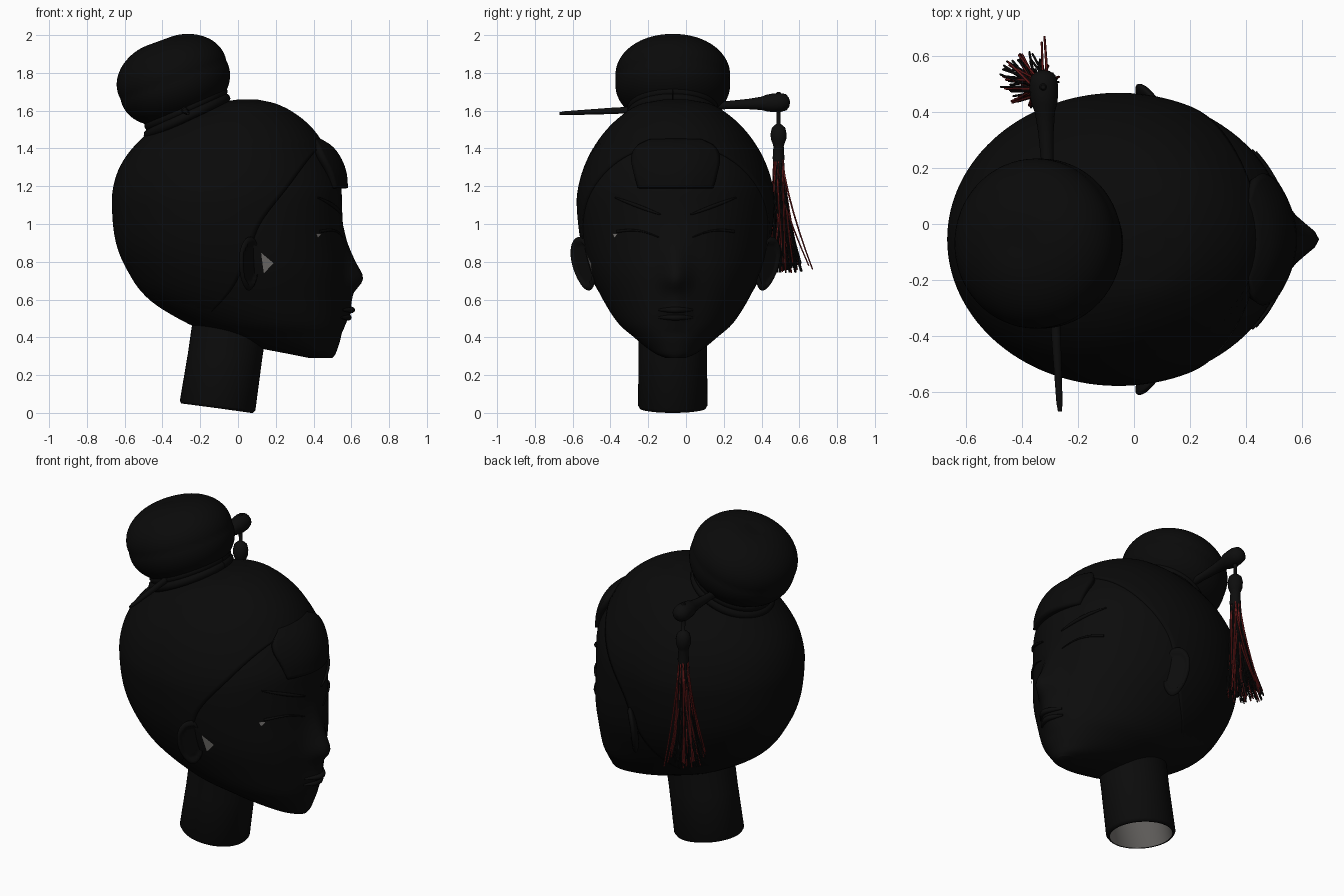
import bpy, bmesh, math, random
from math import sin, cos, pi, sqrt, exp
from mathutils import Matrix, Vector

random.seed(4)
cube = bpy.data.objects.get("Cube")
if cube:
    bpy.data.objects.remove(cube)
MID = -0.055  # symmetry plane of the head


def material(name, rgb):
    m = bpy.data.materials.new(name)
    m.use_nodes = True
    m.diffuse_color = (*rgb, 1)
    bsdf = next(n for n in m.node_tree.nodes if n.type == 'BSDF_PRINCIPLED')
    bsdf.inputs["Base Color"].default_value = (*rgb, 1)
    return m


hair_black = material("hair black", (.003, .003, .003))
skin_black = material("skin black", (.0035, .0035, .0035))
pin_black = material("pin black", (.004, .004, .004))
tassel_red = material("tassel red", (.16, .012, .012))
pale_grey = material("pale grey", (.2, .19, .18))


def add(name, bm, *mats):
    bmesh.ops.remove_doubles(bm, verts=bm.verts, dist=1e-5)
    bmesh.ops.recalc_face_normals(bm, faces=bm.faces)
    me = bpy.data.meshes.new(name)
    bm.to_mesh(me)
    bm.free()
    for m in mats:
        me.materials.append(m)
    me.shade_smooth()
    ob = bpy.data.objects.new(name, me)
    bpy.context.collection.objects.link(ob)
    return ob


def loft(rows, closed=True, caps=()):
    bm = bmesh.new()
    vs = [[bm.verts.new(p) for p in r] for r in rows]
    n = len(rows[0])
    for a, b in zip(vs, vs[1:]):
        for i in range(n if closed else n - 1):
            j = (i + 1) % n
            bm.faces.new((a[i], a[j], b[j], b[i]))
    for k in caps:
        bm.faces.new(vs[k])
    return bm


def smooth_table(table, z):
    """Catmull-Rom lookup in rows that begin with a height."""
    if z <= table[0][0]:
        return table[0][1:]
    if z >= table[-1][0]:
        return table[-1][1:]
    i = max(k for k in range(len(table) - 1) if table[k][0] <= z)
    a, b = table[i], table[i + 1]
    p, q = table[max(i - 1, 0)], table[min(i + 2, len(table) - 1)]
    h = b[0] - a[0]
    t = (z - a[0]) / h
    out = []
    for k in range(1, len(a)):
        m0 = (b[k] - p[k]) / (b[0] - p[0]) * h
        m1 = (q[k] - a[k]) / (q[0] - a[0]) * h
        out.append((2*t**3 - 3*t*t + 1) * a[k] + (t**3 - 2*t*t + t) * m0
                   + (3*t*t - 2*t**3) * b[k] + (t**3 - t*t) * m1)
    return out


# Head: height, back x, front x, half width
HEAD = [(.29, .38, .5, .05), (.31, .28, .515, .1), (.35, .08, .53, .16),
        (.4, -.08, .545, .22), (.47, -.26, .555, .3), (.6, -.47, .565, .385),
        (.75, -.58, .57, .455), (.9, -.64, .56, .495), (1.1, -.66, .55, .516),
        (1.2, -.65, .545, .505), (1.3, -.615, .51, .475), (1.4, -.545, .455, .425),
        (1.5, -.435, .385, .35), (1.58, -.28, .29, .26), (1.63, -.12, .19, .17),
        (1.65, 0, .1, .06)]
# Nose, lips and chin: height, forward bulge
NOSE = [(.42, 0), (.5, .025), (.54, .042), (.57, .036), (.64, .048),
        (.68, .08), (.72, .092), (.8, .055), (.9, .02), (1, 0)]
# Hairline: height, x of the hair edge
LINE = [(.46, -.2), (.65, -.03), (.85, .06), (1, .12), (1.2, .27), (1.35, .38), (1.44, .46)]


def head_point(z, ang, grow=0):
    back, front, half = smooth_table(HEAD, z)
    y = (half + grow) * sin(ang)
    x = (back + front) / 2 + ((front - back) / 2 + grow) * cos(ang)
    if cos(ang) > 0:
        x += smooth_table(NOSE, z)[0] * exp(-(y / .07) ** 2)
    return Vector((x, MID + y, z + grow))


def on_face(dy, z, lift=.004):
    half = smooth_table(HEAD, z)[2]
    return head_point(z, math.asin(max(-1, min(1, dy / half)))) + Vector((lift, 0, 0))


def on_side(x, z, lift=.008):
    back, front, half = smooth_table(HEAD, z)
    return head_point(z, -math.acos((2*x - back - front) / (front - back)), lift)


levels = [.29 + 1.36 * (.5 - .5 * cos(pi * i / 80)) for i in range(81)]
add("head", loft([[head_point(z, 2*pi*i/96) for i in range(96)] for z in levels],
                 caps=(0, -1)), skin_black)

# Hair cap, open around the face
rows = []
for z in [v for v in levels if v > .46]:
    back, front, half = smooth_table(HEAD, z)
    edge = smooth_table(LINE, z)[0]
    start = math.acos(max(-1, min(1, (2*edge - back - front) / (front - back))))
    if z > 1.44:
        start = 0
    rows.append([head_point(z, start + (2*pi - 2*start) * i/80, .008) for i in range(81)])
hair = add("hair_cap", loft(rows, closed=False, caps=(-1,)), hair_black)
sol = hair.modifiers.new("thickness", 'SOLIDIFY')
sol.thickness, sol.offset = .02, -1

# Fringe: height, front x, half width
FRINGE = [(1.19, .583, .2), (1.28, .573, .225), (1.36, .54, .235), (1.42, .49, .2), (1.46, .42, .11)]
rows = []
for k in range(15):
    z = 1.19 + .27 * k / 14
    x, half = smooth_table(FRINGE, z)
    rows.append([(x - 1.6 * (half*u/12)**2, MID + half*u/12, z) for u in range(-12, 13)])
fringe = add("fringe", loft(rows, closed=False), hair_black)
sol = fringe.modifiers.new("thickness", 'SOLIDIFY')
sol.thickness, sol.offset = .04, 0
if fringe.data.polygons[len(fringe.data.polygons) // 2].normal.x < 0:
    fringe.data.flip_normals()
sol.offset = -1


# Neck: leaning open tube with a pale inside
def neck_ring(z, r, slant):
    x = -.11 + .15 * (z - .025)
    return [(x + r * cos(a), MID - .015 + .92 * r * sin(a), z - slant * cos(a))
            for a in (2*pi*i/48 for i in range(48))]


bm = loft([neck_ring(*p) for p in ((.56, .2, 0), (.3, .197, .012), (.04, .2, .025),
                                   (.025, .19, .025), (.025, .18, .025), (.2, .18, .01))], caps=(-1,))
bm.faces.ensure_lookup_table()
for i, f in enumerate(bm.faces):
    f.material_index = int(i >= 4 * 48)
add("neck", bm, skin_black, pale_grey)

# Ears: flattened, scooped and turned outward
for s, side in ((1, "right"), (-1, "left")):
    bm = bmesh.new()
    bmesh.ops.create_uvsphere(bm, u_segments=32, v_segments=20, radius=1)
    for v in bm.verts:
        if v.co.y * s < 0 and math.hypot(v.co.x, v.co.z) < .78:
            v.co.y *= .15
        v.co.x *= .85 + .15 * v.co.z
    bm.transform(Matrix.Translation((.06, MID - s * .485, .79))
                 @ Matrix.Rotation(s * .2, 4, 'X') @ Matrix.Rotation(s * .87, 4, 'Z')
                 @ Matrix.Diagonal((.092, .028, .145, 1)))
    add(side + "_ear", bm, skin_black)


# Pale slivers at the ear and eye corner
def plate(name, pts):
    bm = bmesh.new()
    bm.faces.new([bm.verts.new(p) for p in pts])
    add(name, bm, pale_grey)


plate("ear_sliver", [on_side(*p) for p in ((.12, .84), (.135, .73), (.185, .785))])
plate("eye_sliver", [on_face(*p, .01) for p in ((-.335, .95), (-.325, .925), (-.305, .95))])


def tube(name, paths, mat, res=3):
    cu = bpy.data.curves.new(name, 'CURVE')
    cu.dimensions, cu.bevel_depth, cu.bevel_resolution, cu.use_fill_caps = '3D', 1, res, True
    for path in paths:
        sp = cu.splines.new('POLY')
        sp.points.add(len(path) - 1)
        for pt, (co, r) in zip(sp.points, path):
            pt.co, pt.radius = (*co, 1), r
    cu.materials.append(mat)
    ob = bpy.data.objects.new(name, cu)
    bpy.context.collection.objects.link(ob)
    bpy.ops.object.select_all(action='DESELECT')
    ob.select_set(True)
    bpy.context.view_layer.objects.active = ob
    bpy.ops.object.convert(target='MESH')


# Brows, lash lines and lips following the face
for s, side in ((1, "left"), (-1, "right")):
    t = [i / 10 for i in range(11)]
    tube(side + "_brow", [[(on_face(s*(.08 + .24*u), 1.05 + .09*u), .004 + .006*sin(pi*u)) for u in t]], hair_black)
    tube(side + "_lash", [[(on_face(s*(.09 + .22*u), .93 + .03*u + .02*sin(pi*u)), .003 + .005*u) for u in t]], hair_black)
for name, z in (("upper_lip", .545), ("lower_lip", .505)):
    tube(name, [[(on_face(.09*i/8, z, 0), .004 + .012*cos(pi*i/17)) for i in range(-8, 9)]], skin_black)


# Bun and the twisted bands beneath it
def tilted(x, z, ang, scale=(1, 1, 1)):
    return (Matrix.Translation((x, -.07, z)) @ Matrix.Rotation(-math.radians(ang), 4, 'Y')
            @ Matrix.Diagonal((*scale, 1)))


bm = bmesh.new()
bmesh.ops.create_uvsphere(bm, u_segments=64, v_segments=40, radius=1)
for v in bm.verts:
    v.co.z -= .06 * exp(-(v.co.x**2 + v.co.y**2) / .05) * (v.co.z > 0)
    v.co *= 1 + .06 * sin(2 * math.acos(min(1, abs(v.co.z))))
bm.transform(tilted(-.342, 1.763, 20, (.298, .302, .222)))
add("bun", bm, hair_black)
for name, x, z, r in (("upper_band", -.275, 1.61, .215), ("lower_band", -.27, 1.57, .225)):
    m = tilted(x, z, 25)
    tube(name, [[(m @ Vector((r*cos(a), r*sin(a), 0)), .026)
                 for a in (2*pi*i/60 for i in range(61))]], hair_black)

# Hairpin running through the bun
pin = [(-.67, .007), (-.64, .011), (-.4, .017), (0, .02), (.22, .022), (.33, .028), (.4, .036),
       (.43, .046), (.46, .05), (.5, .051), (.53, .044), (.545, .025), (.55, .006)]
tube("hairpin", [[((-.265 - .05*(y + .67), y, 1.585 + .05*(y + .67)), r) for y, r in pin]], pin_black, 5)

# Tassel: knob, cord, bead and collar
TX, TY = -.325, .49
knob = [(1.7, .008), (1.69, .014), (1.67, .014), (1.6, .012), (1.53, .01), (1.525, .02), (1.51, .036),
        (1.48, .043), (1.45, .042), (1.425, .032), (1.41, .028), (1.35, .032), (1.33, .03)]
tube("tassel_head", [[((TX, TY, z), r) for z, r in knob]], pin_black, 5)


# Tassel strands spreading downward
def strand(ex, ey, ez):
    a = random.uniform(0, 2*pi)
    sx, sy = TX + .024*cos(a), TY + .024*sin(a)
    return [((sx + (ex - sx) * u**1.4, sy + (ey - sy) * u**1.4, 1.36 + (ez - 1.36) * u), .0058 - .002*u)
            for u in (i / 6 for i in range(7))]


def strands(count):
    out = []
    for _ in range(count):
        a, r = random.uniform(0, 2*pi), sqrt(random.uniform(.05, 1))
        out.append(strand(-.375 + .11*r*cos(a), .515 + .1*r*sin(a), random.uniform(.74, .8)))
    return out


tube("black_strands", strands(85), pin_black, 1)
tube("red_strands", strands(38) + [strand(-.32, .67, .76), strand(-.33, .65, .78)], tassel_red, 1)
